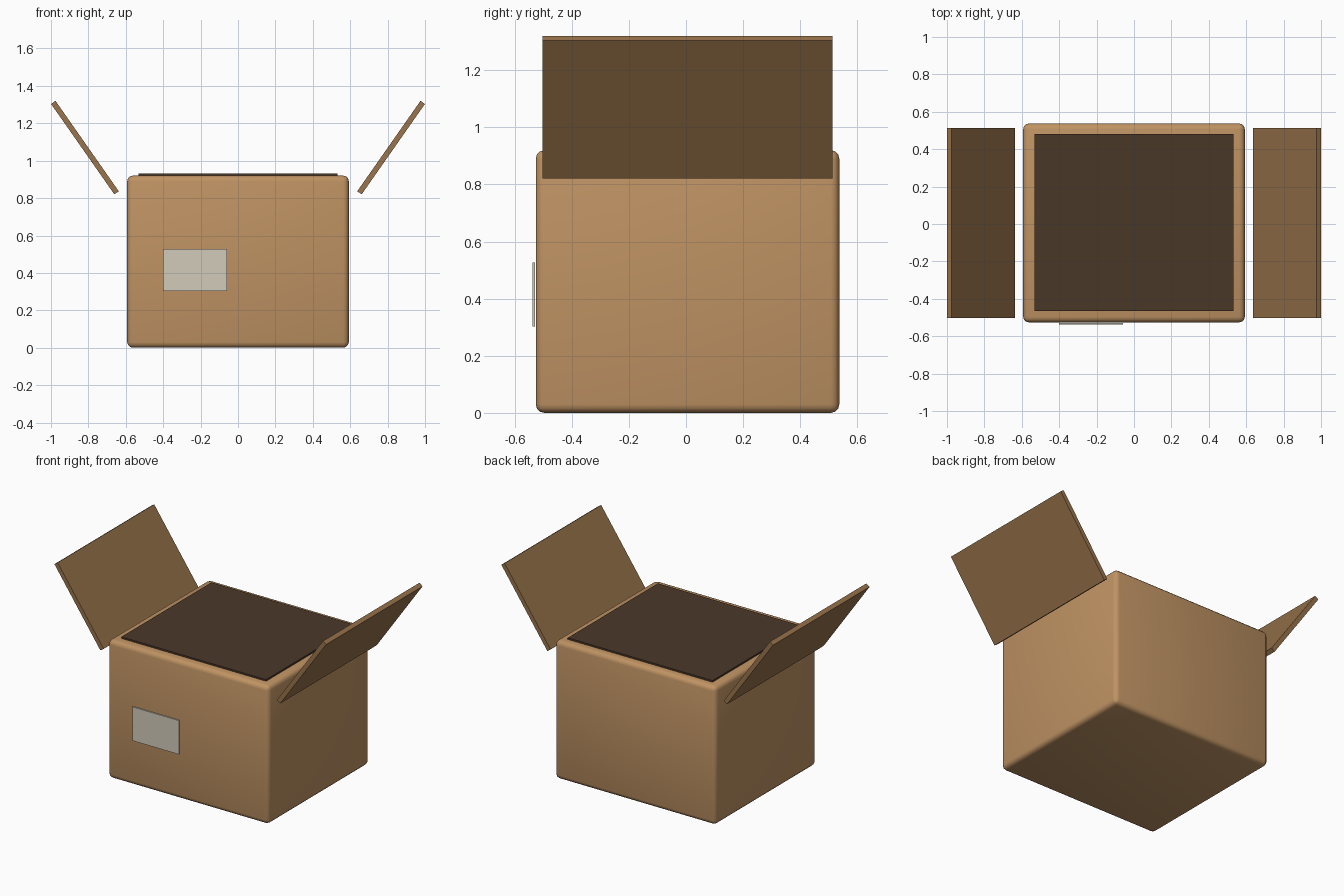
import bpy
from math import radians

if "Cube" in bpy.data.objects:
    bpy.data.objects.remove(bpy.data.objects["Cube"])

CY = 0.0055  # box centre in y (label sticks out at the front)


def material(name, rgb):
    m = bpy.data.materials.new(name)
    m.diffuse_color = (*rgb, 1)
    m.use_nodes = True
    m.node_tree.nodes["Principled BSDF"].inputs["Base Color"].default_value = m.diffuse_color
    return m


def block(name, size, loc, mat, tilt=0.0):
    bpy.ops.mesh.primitive_cube_add(size=1, location=loc)
    o = bpy.context.object
    o.name = name
    o.scale = size
    bpy.ops.object.transform_apply(location=False, rotation=False, scale=True)
    o.rotation_euler.y = tilt
    o.data.materials.append(mat)
    return o


cardboard = material("cardboard", (0.52, 0.29, 0.125))
flap_card = material("flap_cardboard", (0.32, 0.175, 0.072))
dark = material("dark_inside", (0.068, 0.039, 0.022))
paper = material("label_paper", (0.65, 0.60, 0.50))

# Carton body with soft rounded edges
body = block("box_body", (1.185, 1.063, 0.92), (0, CY, 0.46), cardboard)
bevel = body.modifiers.new("rounded_edges", "BEVEL")
bevel.width = 0.03
bevel.segments = 3
bpy.context.view_layer.objects.active = body
bpy.ops.object.modifier_apply(modifier=bevel.name)
bpy.ops.object.shade_smooth_by_angle(angle=radians(40))

# Dark panel that reads as the open inside
block("dark_opening", (1.065, 0.948, 0.02), (0, CY + 0.003, 0.921), dark)

# Open side flaps, mirrored left and right
for side, label in ((-1, "left"), (1, "right")):
    block(label + "_flap", (0.029, 1.015, 0.59), (side * 0.8185, CY, 1.07),
          flap_card, side * radians(35))

# Shipping label on the front
block("front_label", (0.342, 0.008, 0.225), (-0.23, -0.533, 0.415), paper)
